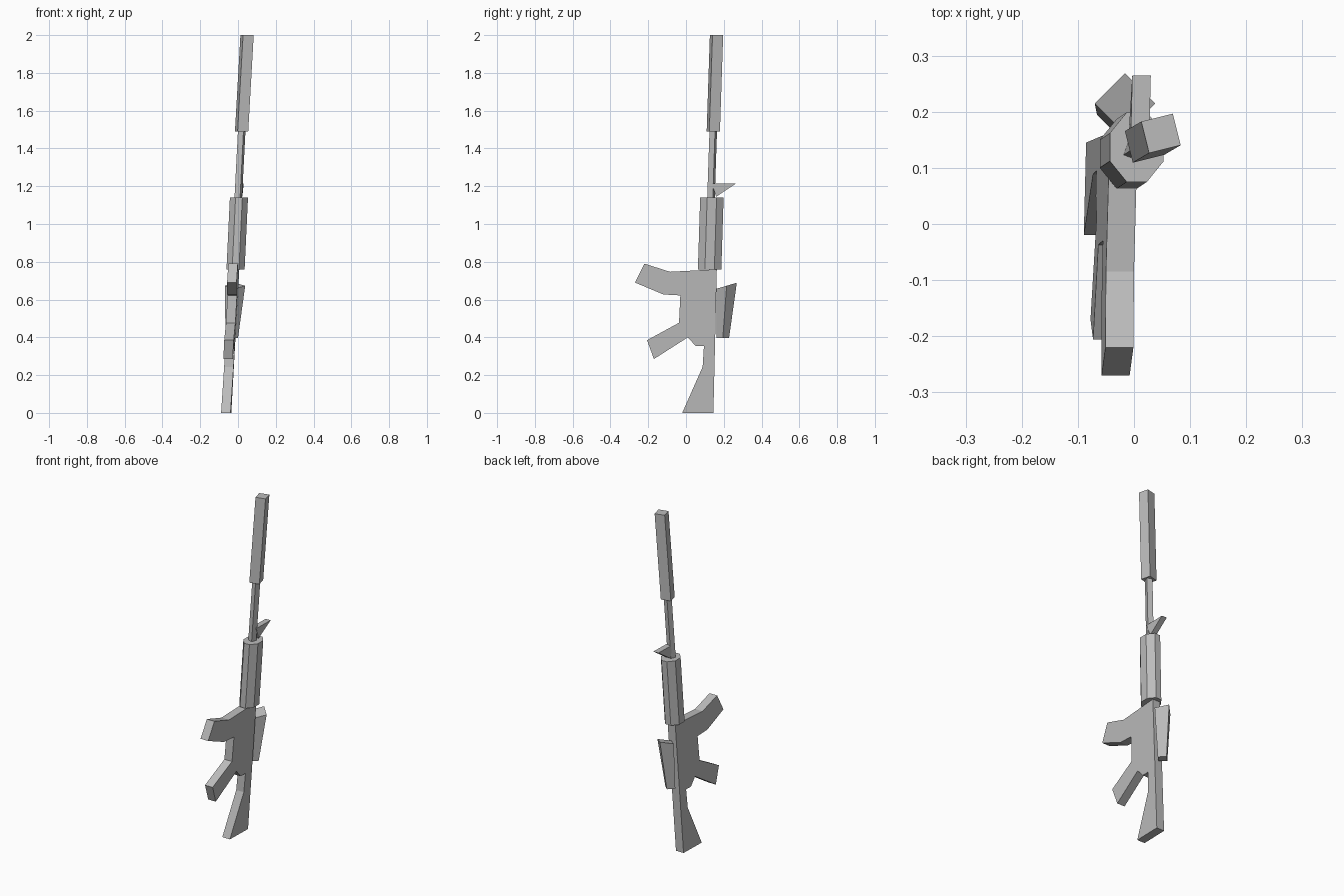
import bpy, bmesh, math
from mathutils import Vector

if "Cube" in bpy.data.objects:
    bpy.data.objects.remove(bpy.data.objects["Cube"])

grey = bpy.data.materials.new("plain grey")
grey.use_nodes = True
grey.diffuse_color = (0.5, 0.5, 0.5, 1)
grey.node_tree.nodes["Principled BSDF"].inputs["Base Color"].default_value = grey.diffuse_color


def loft(name, start, end):
    """Join two matching rings of points into a closed solid."""
    bm = bmesh.new()
    a = [bm.verts.new(p) for p in start]
    b = [bm.verts.new(p) for p in end]
    bm.faces.new(a)
    bm.faces.new(b)
    for i in range(len(a)):
        j = (i + 1) % len(a)
        bm.faces.new((a[i], a[j], b[j], b[i]))
    bmesh.ops.recalc_face_normals(bm, faces=bm.faces)
    mesh = bpy.data.meshes.new(name)
    bm.to_mesh(mesh)
    bm.free()
    mesh.materials.append(grey)
    obj = bpy.data.objects.new(name, mesh)
    bpy.context.collection.objects.link(obj)
    return obj


def slab(name, profile, width, shift=0.0):
    """Extrude a side profile (y, z) across the leaning centre plane."""
    def side(s):
        return [(-0.064 + 0.055 * z + 0.025 * y + shift + s * width / 2, y, z)
                for y, z in profile]
    return loft(name, side(-1), side(1))


def square(centre, radius, turn, rise=0.0):
    """Four-sided ring; rise tilts it upwards towards the back."""
    ring = []
    for k in range(4):
        t = math.radians(turn + 90 * k)
        ring.append(Vector(centre) + Vector((radius * math.cos(t), radius * math.sin(t),
                                             rise * math.sin(t))))
    return ring


def octagon(centre):
    """Box section with chamfered corners."""
    outline = [(0.018, -0.062), (0.048, -0.025), (0.048, 0.025), (0.018, 0.062)]
    outline += [(-x, -y) for x, y in outline]
    return [Vector(centre) + Vector((x, y, 0)) for x, y in outline]


# Stock, grip, receiver and magazine in one silhouette
slab("body", [(-0.02, 0), (0.145, 0), (0.163, 0.76), (-0.085, 0.747), (-0.22, 0.79),
              (-0.27, 0.69), (-0.12, 0.627), (-0.03, 0.622), (-0.037, 0.477),
              (-0.206, 0.385), (-0.17, 0.285), (0.01, 0.4), (0.05, 0.355),
              (0.095, 0.355), (0.088, 0.244)], 0.05)

# Barrel parts along the leaning axis
loft("handguard", octagon((-0.013, 0.125, 0.76)), octagon((0.005, 0.137, 1.14)))
loft("barrel", square((0.001, 0.132, 1.13), 0.022, 25), square((0.02, 0.1445, 1.5), 0.022, 25))
loft("muzzle_tube", square((0.019, 0.1445, 1.49), 0.041, 59), square((0.048, 0.1615, 2), 0.041, 59))

# Wedge sight and tapered optic on the back
slab("front_sight", [(0.135, 1.215), (0.265, 1.215), (0.16, 1.145)], 0.033, 0.004)
loft("optic", square((-0.033, 0.195, 0.397), 0.033, 0),
     square((-0.016, 0.215, 0.673), 0.054, 0, 0.016))
